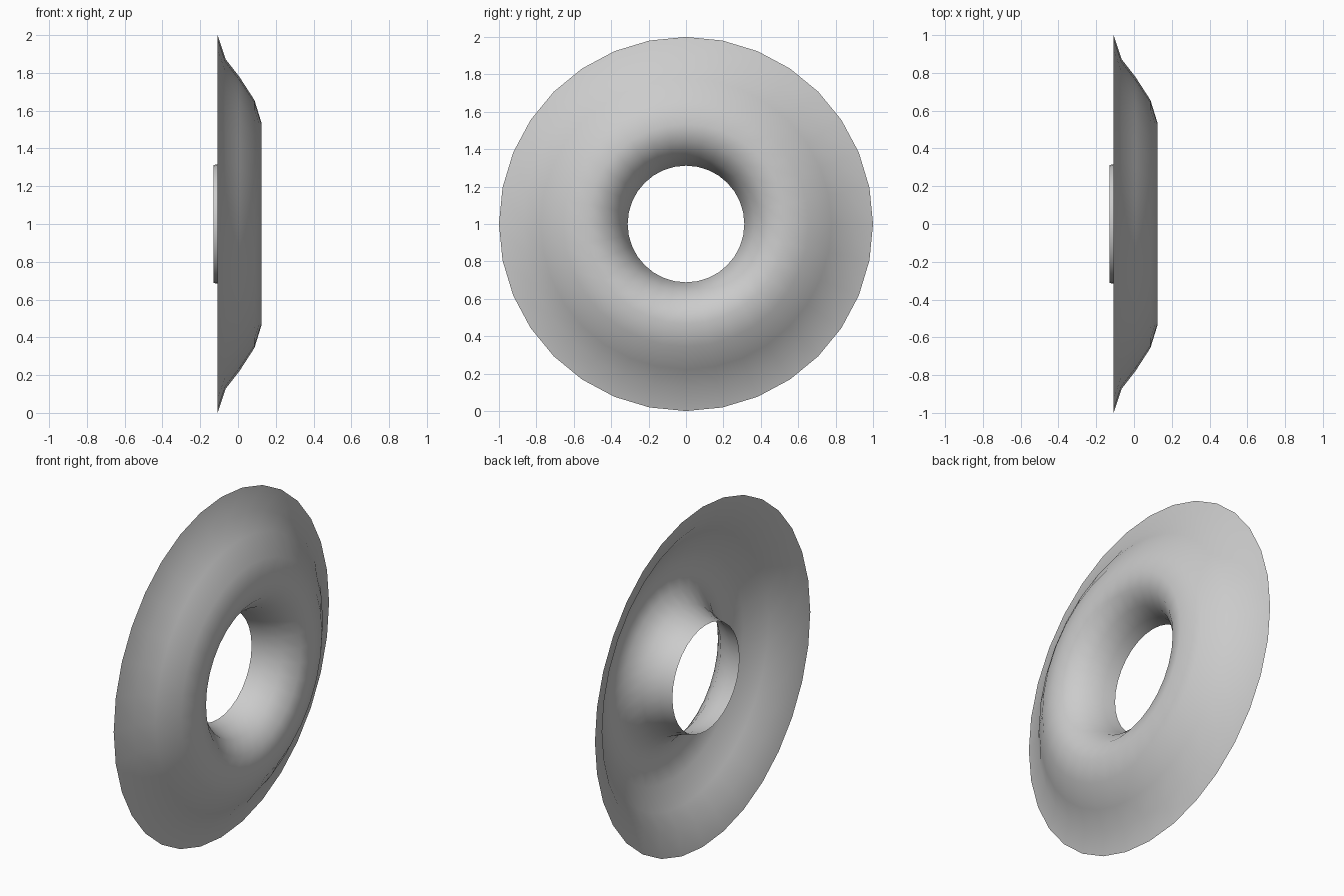
import bpy
import bmesh
from math import tau
from mathutils import Matrix, Vector

cube = bpy.data.objects.get("Cube")
if cube:
    bpy.data.objects.remove(cube, do_unlink=True)

# Plain grey finish
grey = bpy.data.materials.new("light_grey")
grey.use_nodes = True
colour = (0.6, 0.6, 0.6, 1)
grey.diffuse_color = colour
grey.node_tree.nodes["Principled BSDF"].inputs["Base Color"].default_value = colour

# Thin shell section as (x, radius): flared rim, rounded crest, throat, back lip
SECTION = [(-0.108, 1.0), (-0.066, 0.873), (0.008, 0.778), (0.087, 0.656),
           (0.125, 0.534), (0.1, 0.44), (0.03, 0.365), (-0.06, 0.327),
           (-0.13, 0.312)]

bm = bmesh.new()
verts = [bm.verts.new((x, 0, r)) for x, r in SECTION]
edges = [bm.edges.new(pair) for pair in zip(verts, verts[1:])]
bmesh.ops.spin(bm, geom=verts + edges, cent=(0, 0, 0), axis=(1, 0, 0),
               angle=tau, steps=32, use_merge=True)
bmesh.ops.remove_doubles(bm, verts=bm.verts, dist=0.0005)

# The crest side faces +x
bm.normal_update()
if sum((f.normal.x for f in bm.faces)) < 0:
    bmesh.ops.reverse_faces(bm, faces=bm.faces)
bmesh.ops.transform(bm, matrix=Matrix.Translation(Vector((0, 0, 1))), verts=bm.verts)
for face in bm.faces:
    face.smooth = True

mesh = bpy.data.meshes.new("ring_shell")
bm.to_mesh(mesh)
bm.free()
mesh.materials.append(grey)
shell = bpy.data.objects.new("ring_shell", mesh)
bpy.context.collection.objects.link(shell)
